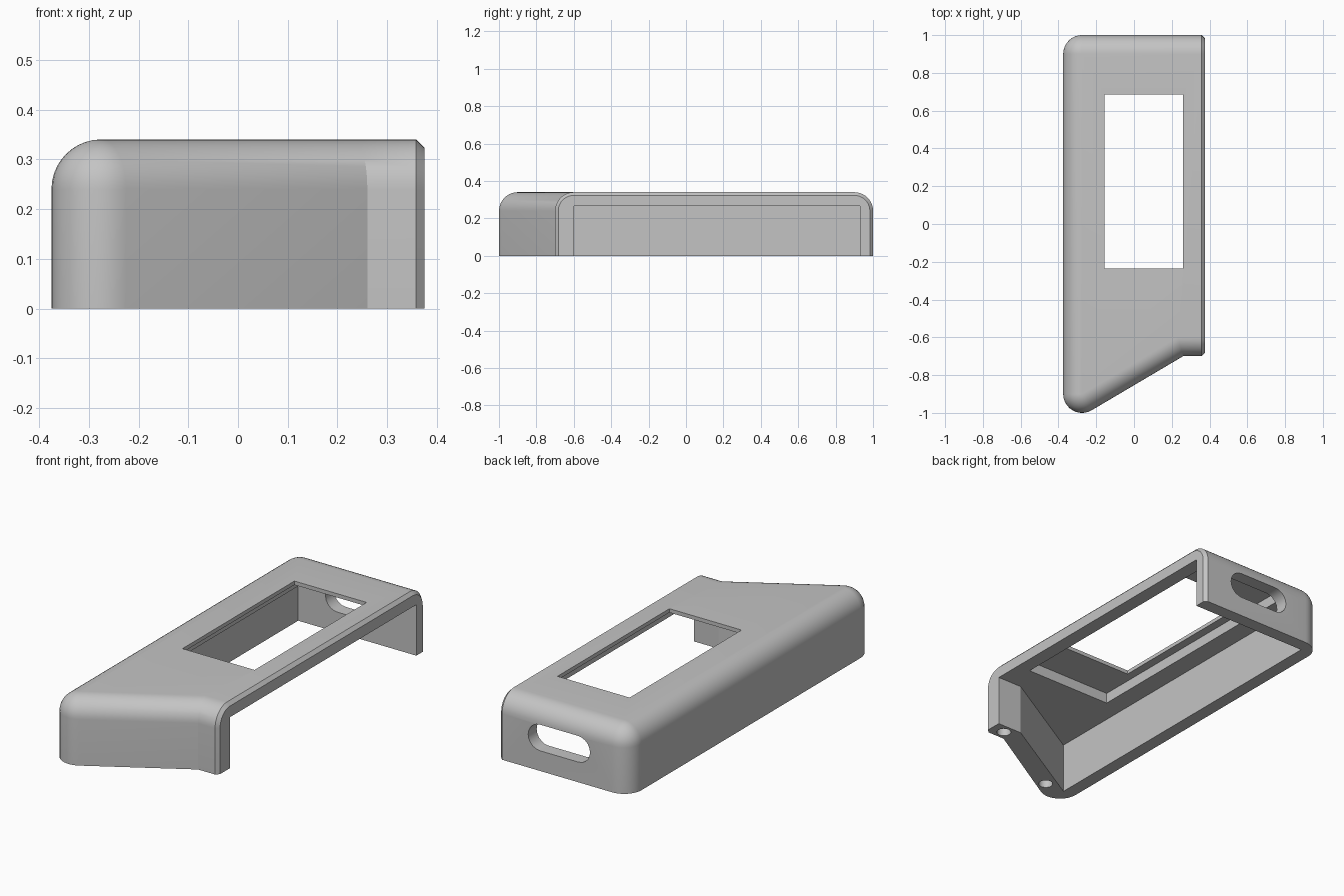
import bpy, bmesh, math

cube = bpy.data.objects.get("Cube")
if cube:
    bpy.data.objects.remove(cube, do_unlink=True)

RADIUS, CHAMFER, HEIGHT = 0.1, 0.017, 0.34
STEPS = 10

grey = bpy.data.materials.new("plain_grey")
grey.use_nodes = True
colour = (0.55, 0.55, 0.55, 1)
grey.diffuse_color = colour
grey.node_tree.nodes["Principled BSDF"].inputs["Base Color"].default_value = colour


def make_object(name, bm):
    bmesh.ops.remove_doubles(bm, verts=bm.verts, dist=1e-5)
    bmesh.ops.recalc_face_normals(bm, faces=bm.faces)
    mesh = bpy.data.meshes.new(name)
    bm.to_mesh(mesh)
    bm.free()
    mesh.materials.append(grey)
    obj = bpy.data.objects.new(name, mesh)
    bpy.context.collection.objects.link(obj)
    return obj


def prism(name, points, vector):
    """Extrude a closed planar polygon along a vector."""
    bm = bmesh.new()
    face = bm.faces.new([bm.verts.new(p) for p in points])
    top = bmesh.ops.extrude_face_region(bm, geom=[face])["geom"]
    bmesh.ops.translate(bm, vec=vector,
                        verts=[g for g in top if isinstance(g, bmesh.types.BMVert)])
    return make_object(name, bm)


def block(name, x0, x1, y0, y1, z0, z1):
    return prism(name, [(x0, y0, z0), (x1, y0, z0), (x1, y1, z0), (x0, y1, z0)],
                 (0, 0, z1 - z0))


def arc(cx, cy, r, start, end, steps=STEPS):
    angles = [math.radians(start + (end - start) * i / steps) for i in range(steps + 1)]
    return [(cx + r * math.cos(a), cy + r * math.sin(a)) for a in angles]


def ring(t):
    """One level of the body outline, t being the angle round the top fillet."""
    d = RADIUS * (1 - math.cos(t))
    z = HEIGHT - RADIUS + RADIUS * math.sin(t)
    edge = RADIUS - CHAMFER
    d_edge = RADIUS - edge * math.cos(t)
    z_edge = HEIGHT - RADIUS + edge * math.sin(t)
    path = [(0.358, -0.7 + d), (0.26 - d * math.tan(math.radians(15)), -0.7 + d)]
    path += arc(-0.275, -0.9, RADIUS - d, 300, 180)
    path += arc(-0.275, 0.9, RADIUS - d, 180, 90)
    path += [(0.358, 1 - d)]
    return ([(0.375, -0.7 + d_edge, z_edge)] + [(x, y, z) for x, y in path]
            + [(0.375, 1 - d_edge, z_edge)])


# Solid body with rounded outer edges and a chamfered open end
levels = [[(x, y, 0) for x, y, z in ring(0)]]
levels += [ring(math.pi / 2 * i / STEPS) for i in range(STEPS + 1)]
bm = bmesh.new()
rows = [[bm.verts.new(p) for p in level] for level in levels]
for low, high in zip(rows, rows[1:]):
    for i in range(len(low) - 1):
        bm.faces.new((low[i], low[i + 1], high[i + 1], high[i]))
top = rows[-1]
bm.faces.new(top[1:-1])
bm.faces.new((top[0], top[1], top[-2], top[-1]))
bm.faces.new(rows[0])
bm.faces.new([r[0] for r in rows] + [r[-1] for r in reversed(rows)])
body = make_object("housing_shell", bm)

# Inner cavity, screen recess, screen window
floor = [(0.5, -0.6), (0.233, -0.6), (-0.305, -0.91), (-0.305, 0.93), (0.5, 0.93)]
cutters = [
    prism("cavity", [(x, y, -0.1) for x, y in floor], (0, 0, 0.365)),
    block("screen_recess", -0.2, 0.3, -0.45, 0.9, 0.2, 0.32),
    block("screen_window", -0.155, 0.26, -0.235, 0.685, 0.25, 0.5),
]

# Rounded cable slot through the back wall
slot = arc(0.14, 0.173, 0.068, -90, 90) + arc(-0.08, 0.173, 0.068, 90, 270)
cutters.append(prism("cable_slot", [(x, 0.915, z) for x, z in slot], (0, 0.2, 0)))

# Blind screw holes under the front wall
for x, y in ((0.3, -0.65), (-0.19, -0.91)):
    circle = arc(x, y, 0.035, 0, 360, 24)[:-1]
    cutters.append(prism("screw_hole", [(px, py, -0.1) for px, py in circle], (0, 0, 0.19)))

bpy.ops.object.select_all(action="DESELECT")
bpy.context.view_layer.objects.active = body
body.select_set(True)
for cutter in cutters:
    cutter.hide_render = True
    mod = body.modifiers.new(cutter.name, "BOOLEAN")
    mod.operation, mod.solver, mod.object = "DIFFERENCE", "EXACT", cutter
    bpy.ops.object.modifier_apply(modifier=mod.name)
    bpy.data.objects.remove(cutter, do_unlink=True)

bpy.ops.object.shade_smooth_by_angle(angle=math.radians(25))
